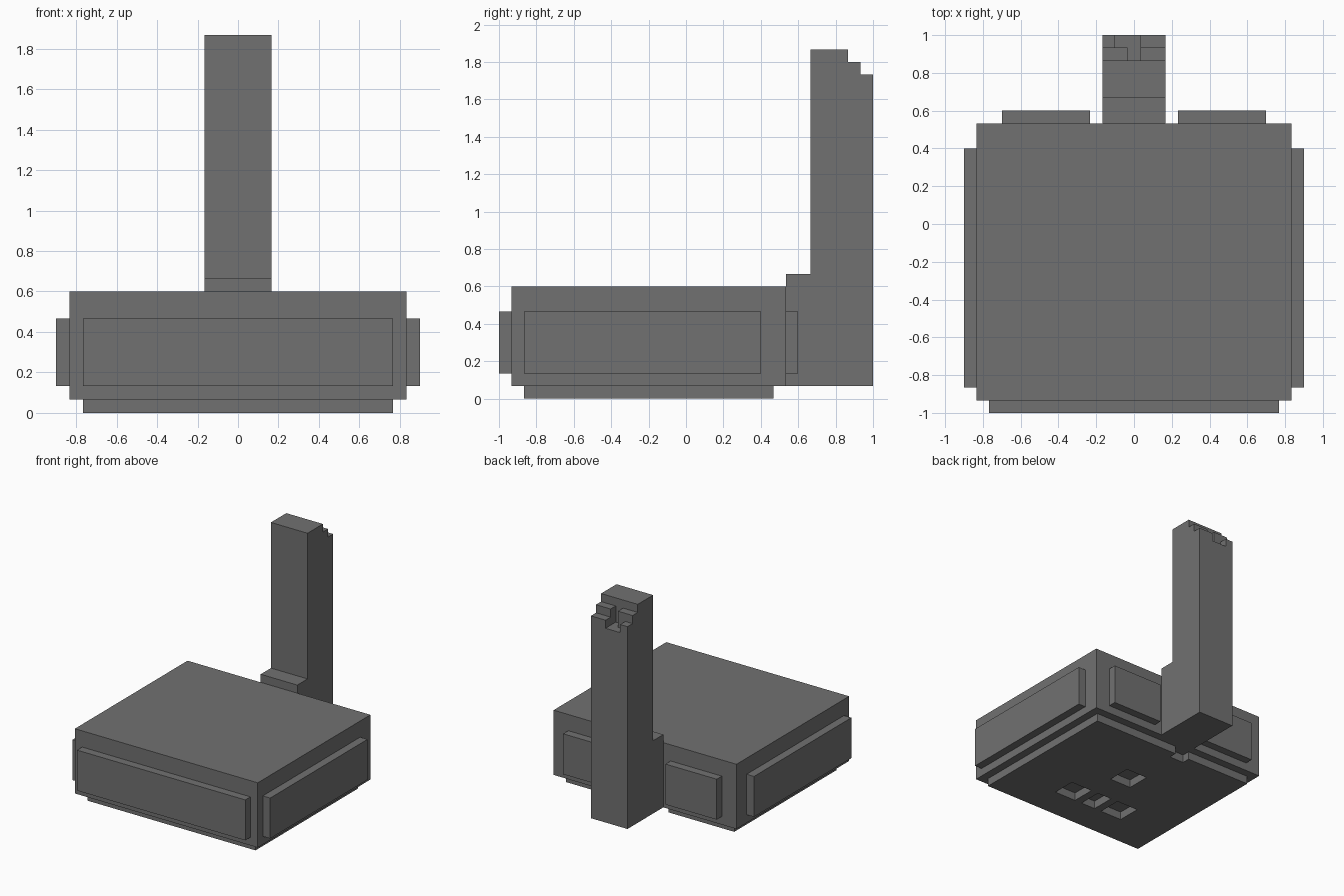
import bpy
import bmesh

old = bpy.data.objects.get("Cube")
if old:
    bpy.data.objects.remove(old, do_unlink=True)

U = 1 / 15  # one block of the grid

grey = bpy.data.materials.new("stone_grey")
grey.use_nodes = True
colour = (0.165, 0.165, 0.165, 1)
grey.diffuse_color = colour
bsdf = next(n for n in grey.node_tree.nodes if n.type == "BSDF_PRINCIPLED")
bsdf.inputs["Base Color"].default_value = colour


def finish(name, bm):
    bmesh.ops.recalc_face_normals(bm, faces=bm.faces)
    mesh = bpy.data.meshes.new(name)
    bm.to_mesh(mesh)
    bm.free()
    mesh.materials.append(grey)
    obj = bpy.data.objects.new(name, mesh)
    bpy.context.collection.objects.link(obj)
    return obj


def block(name, xs, ys, zs):
    """Box between pairs of limits given in grid blocks."""
    bm = bmesh.new()
    bmesh.ops.create_cube(bm, size=1)
    for v in bm.verts:
        v.co = [U * (lim[0] if c < 0 else lim[1])
                for c, lim in zip(v.co, (xs, ys, zs))]
    return finish(name, bm)


def carve(target, *limits):
    """Cut a box out of a part and discard the cutter."""
    cutter = block("cutter", *limits)
    cutter.hide_render = True
    mod = target.modifiers.new("carve", "BOOLEAN")
    mod.operation = "DIFFERENCE"
    mod.solver = "EXACT"
    mod.object = cutter
    bpy.context.view_layer.objects.active = target
    bpy.ops.object.modifier_apply(modifier=mod.name)
    bpy.data.objects.remove(cutter, do_unlink=True)


# Main slab and its raised panels
block("body", (-12.5, 12.5), (-14, 8), (1, 9))
block("front_panel", (-11.5, 11.5), (-15, -14), (2, 7))
for side, s in (("left", 1), ("right", -1)):
    block(side + "_panel", sorted((s * 12.5, s * 13.5)), (-13, 6), (2, 7))
    block(side + "_back_panel", sorted((s * 3.5, s * 10.5)), (8, 9), (2, 7))

# Base plate with recesses and a notch in its back edge
base = block("base_plate", (-11.5, 11.5), (-13, 7), (0, 1))
recesses = [((-1.5, 1.5), (-2.5, 0.5)), ((1.5, 4.5), (-9, -6)),
            ((-1.5, 0.5), (-9, -6)), ((-5.5, -2.5), (-9, -6)),
            ((-2.5, -0.5), (6, 8))]
for xs, ys in recesses:
    carve(base, xs, ys, (-1, 2))

# Column: stepped side profile pushed across its width
profile = [(8, 1), (15, 1), (15, 26), (14, 26), (14, 27),
           (13, 27), (13, 28), (10, 28), (10, 10), (8, 10)]
bm = bmesh.new()
face = bm.faces.new([bm.verts.new((-2.5 * U, y * U, z * U)) for y, z in profile])
out = bmesh.ops.extrude_face_region(bm, geom=[face])
bmesh.ops.translate(bm, vec=(5 * U, 0, 0),
                    verts=[g for g in out["geom"] if isinstance(g, bmesh.types.BMVert)])
column = finish("column", bm)

# Chipped hollow at the top of the column
carve(column, (-1.5, 0.5), (14, 16), (25, 29))
carve(column, (-0.5, 0.5), (13, 14.5), (25, 29))
